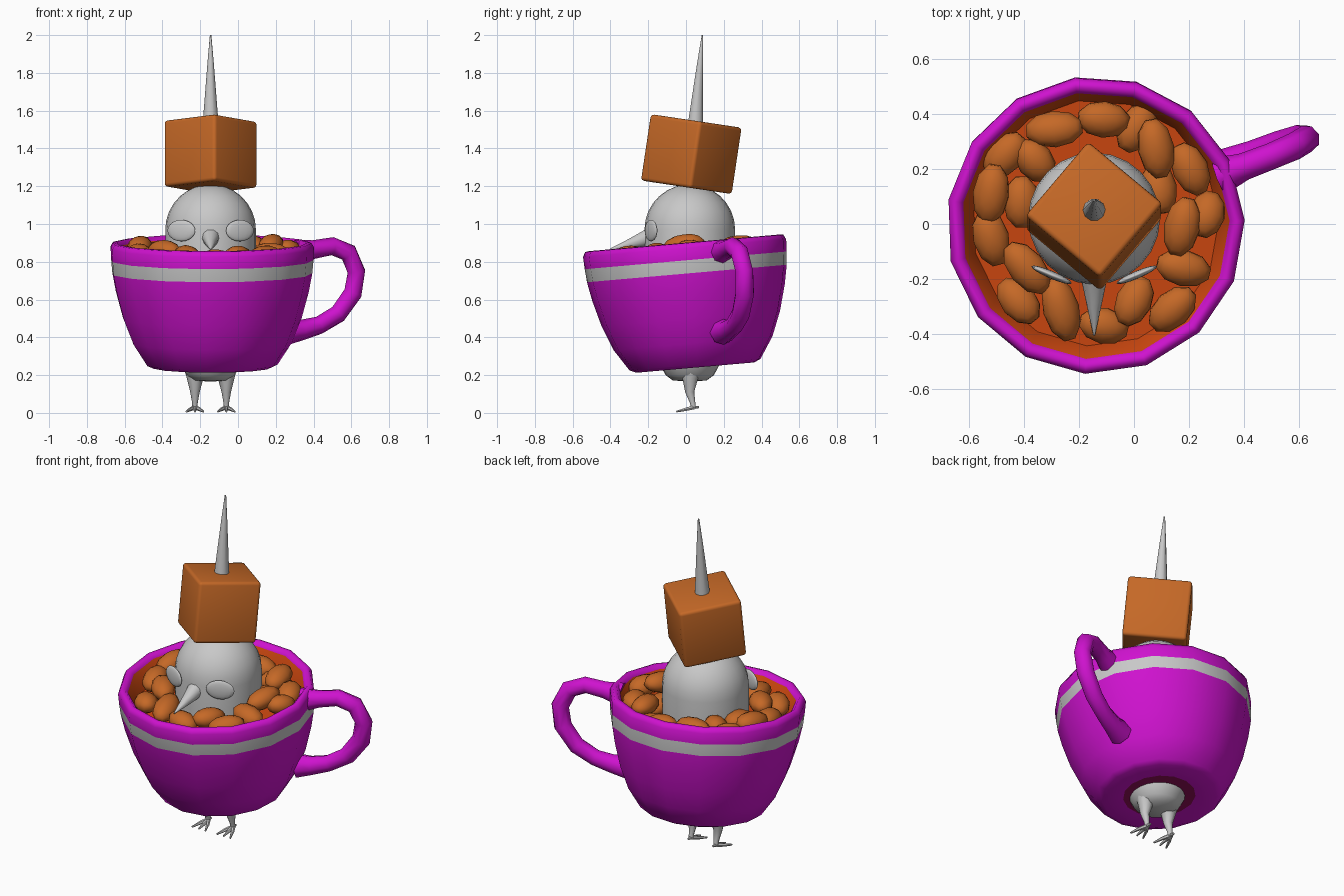
import bpy, bmesh, math, random
from mathutils import Vector, Matrix

if "Cube" in bpy.data.objects:
    bpy.data.objects.remove(bpy.data.objects["Cube"])

random.seed(4)
CX = -0.145  # shared vertical axis of the figure


def material(name, rgb):
    m = bpy.data.materials.new(name)
    m.diffuse_color = (*rgb, 1)
    m.use_nodes = True
    m.node_tree.nodes["Principled BSDF"].inputs["Base Color"].default_value = m.diffuse_color
    return m


MAGENTA = material("magenta", (0.62, 0.006, 0.62))
GREY = material("light_grey", (0.58, 0.58, 0.58))
ORANGE = material("bean_orange", (0.56, 0.14, 0.02))
RED_ORANGE = material("inner_red_orange", (0.62, 0.065, 0.005))
CRIMSON = material("dark_crimson", (0.28, 0.005, 0.10))


def finish(bm, name, mats, angle=50):
    bmesh.ops.recalc_face_normals(bm, faces=bm.faces)
    me = bpy.data.meshes.new(name)
    bm.to_mesh(me)
    bm.free()
    for m in mats:
        me.materials.append(m)
    ob = bpy.data.objects.new(name, me)
    bpy.context.collection.objects.link(ob)
    bpy.ops.object.select_all(action='DESELECT')
    ob.select_set(True)
    bpy.context.view_layer.objects.active = ob
    bpy.ops.object.shade_smooth_by_angle(angle=math.radians(angle))
    return ob


def bridge(bm, rings, slots=None):
    """Join vertex rings; a ring of one vertex is a pole."""
    for i, (a, b) in enumerate(zip(rings, rings[1:])):
        n = max(len(a), len(b))
        for k in range(n):
            q = [a[k % len(a)], a[(k + 1) % len(a)], b[(k + 1) % len(b)], b[k % len(b)]]
            f = bm.faces.new(list(dict.fromkeys(q)))
            f.material_index = slots[i] if slots else 0


def lathe(name, profile, sides, start, mats, slots=None, angle=50):
    bm = bmesh.new()
    rings = []
    for r, z in profile:
        if r == 0:
            rings.append([bm.verts.new((0, 0, z))])
        else:
            rings.append([bm.verts.new((r * math.cos(start + k * math.tau / sides),
                                        r * math.sin(start + k * math.tau / sides), z))
                          for k in range(sides)])
    bridge(bm, rings, slots)
    return finish(bm, name, mats, angle)


def tube(name, path, radii, sides, mat, ref=(1, 0, 0)):
    bm = bmesh.new()
    pts, ref, rings = [Vector(p) for p in path], Vector(ref), []
    for i, (p, r) in enumerate(zip(pts, radii)):
        t = (pts[min(i + 1, len(pts) - 1)] - pts[max(i - 1, 0)]).normalized()
        u = (ref - t * t.dot(ref)).normalized()
        v = t.cross(u)
        rings.append([bm.verts.new(p + r * (u * math.cos(k * math.tau / sides)
                                            + v * math.sin(k * math.tau / sides)))
                      for k in range(sides)])
    bridge(bm, rings)
    bm.faces.new(rings[0])
    bm.faces.new(rings[-1])
    return finish(bm, name, [mat])


def ellipsoid(name, loc, half, rot, mat, seg=12, rings=8):
    bm = bmesh.new()
    bmesh.ops.create_uvsphere(bm, u_segments=seg, v_segments=rings, radius=1)
    bmesh.ops.scale(bm, vec=half, verts=bm.verts)
    ob = finish(bm, name, [mat], 80)
    ob.location, ob.rotation_euler = loc, rot
    return ob


# --- Cup: fifteen-sided lathe with stripe, tilted forward ---
cup_loc, tilt = Vector((-0.14, 0.05, 0.24)), math.radians(5)
cup_profile = [(0, 0.012), (0.20, 0.004), (0.315, 0), (0.35, 0.015), (0.425, 0.13),
               (0.477, 0.26), (0.515, 0.40), (0.534, 0.50), (0.540, 0.57), (0.543, 0.635),
               (0.53, 0.66), (0.508, 0.663), (0.488, 0.64), (0.45, 0.53), (0, 0.53)]
cup_slots = [1] + [0] * 6 + [2] + [0] * 4 + [3, 3]
cup = lathe("cup", cup_profile, 15, math.radians(2),
            [MAGENTA, CRIMSON, GREY, RED_ORANGE], cup_slots, 62)
cup.location, cup.rotation_euler = cup_loc, (tilt, 0, 0)

# --- Handle: swept loop in a vertical plane through the cup axis ---
ha = math.radians(21.5)
loop = [(0.31, 0.85), (0.40, 0.867), (0.50, 0.885), (0.585, 0.85), (0.627, 0.75),
        (0.608, 0.635), (0.53, 0.525), (0.43, 0.465), (0.34, 0.44), (0.26, 0.43)]
path = []
for x, z in loop:
    r = (x + 0.14) / math.cos(ha)
    y = r * math.sin(ha)
    path.append((x + 0.14, y, z - 0.24 - 0.087 * y))
handle = tube("handle", path, [0.07, 0.05, 0.048, 0.05, 0.05, 0.052, 0.05, 0.048, 0.055, 0.07],
              8, MAGENTA, (-math.sin(ha), math.cos(ha), 0))
handle.location, handle.rotation_euler = cup_loc, (tilt, 0, 0)

# --- Body with round head, passing through the cup ---
body_profile = [(0, 0.165), (0.09, 0.172), (0.128, 0.2), (0.155, 0.25), (0.2, 0.38),
                (0.232, 0.55), (0.24, 0.75), (0.24, 0.97)]
body_profile += [(0.24 * math.cos(a), 0.97 + 0.24 * math.sin(a))
                 for a in (math.radians(d) for d in range(12, 85, 12))] + [(0, 1.21)]
body = lathe("body", body_profile, 24, 0, [GREY], None, 80)
body.location = (CX, 0.02, 0)

# --- Beak and tall spike ---
tube("beak", [(CX, -0.15, 0.945), (CX, -0.225, 0.92), (CX, -0.30, 0.895), (CX, -0.405, 0.865)],
     [0.06, 0.042, 0.026, 0.003], 10, GREY)
tube("spike", [(CX, 0.025, 1.15), (CX, 0.05, 1.53), (CX, 0.075, 1.85), (CX, 0.087, 2.0)],
     [0.06, 0.042, 0.017, 0.004], 10, GREY)

# --- Eyes, legs and feet, mirrored ---
for side, s in (("left", -1), ("right", 1)):
    ellipsoid("eye_" + side, (CX + s * 0.155, -0.185, 0.965), (0.08, 0.014, 0.057),
              (0, 0, s * math.radians(23)), GREY, 16, 10)
    lx = CX + s * 0.083
    tube("leg_" + side, [(lx - s * 0.01, 0.025, 0.25), (lx, 0.022, 0.18), (lx, 0.02, 0.11),
                         (lx, 0.035, 0.055), (lx, 0.04, 0.022)],
         [0.075, 0.043, 0.025, 0.015, 0.014], 10, GREY)
    for n, d in enumerate((-0.045, 0, 0.045)):
        tube(f"toe_{side}_{n}", [(lx, 0.045, 0.03), (lx + d * 0.55, 0, 0.019), (lx + d, -0.05, 0.007)],
             [0.012, 0.01, 0.005], 6, GREY)
    tube("heel_" + side, [(lx, 0.035, 0.03), (lx, 0.068, 0.03)], [0.012, 0.006], 6, GREY)

# --- Rounded block on the head ---
bm = bmesh.new()
bmesh.ops.create_cube(bm, size=0.355)
bmesh.ops.bevel(bm, geom=bm.edges[:], offset=0.018, segments=3, profile=0.5, affect='EDGES')
block = finish(bm, "block", [ORANGE], 35)
block.matrix_world = (Matrix.Translation((CX, 0.028, 1.37)) @ Matrix.Rotation(math.radians(-8.5), 4, 'X')
                      @ Matrix.Rotation(math.radians(50), 4, 'Z'))

# --- Beans: x, y, z, heading in degrees, half length ---
beans = [(-0.52, 0.11, 0.88, 83, 0.115), (-0.47, 0.25, 0.85, 50, 0.10), (-0.29, 0.345, 0.87, 5, 0.11),
         (-0.11, 0.38, 0.86, -5, 0.10), (0.08, 0.275, 0.885, 100, 0.115), (0.205, 0.20, 0.85, 115, 0.105),
         (0.175, -0.01, 0.89, 78, 0.115), (0.265, 0.035, 0.86, 75, 0.09), (0.18, -0.16, 0.845, -12, 0.105),
         (0.14, -0.31, 0.83, 42, 0.105), (0.0, -0.28, 0.83, 65, 0.10), (-0.11, -0.37, 0.81, -12, 0.095),
         (-0.265, -0.31, 0.83, 105, 0.125), (-0.39, -0.16, 0.86, -50, 0.115), (-0.42, -0.28, 0.81, -50, 0.10),
         (-0.52, -0.05, 0.84, 105, 0.11), (-0.36, 0.23, 0.86, -50, 0.09), (-0.41, 0.08, 0.85, 90, 0.10),
         (0.01, 0.35, 0.82, 60, 0.10), (0.09, 0.13, 0.83, 100, 0.10)]
for i, (x, y, z, deg, h) in enumerate(beans):
    ellipsoid(f"bean_{i + 1:02d}", (x, y, z), (h, 0.067, 0.055),
              (random.uniform(-0.25, 0.25), random.uniform(-0.2, 0.2), math.radians(deg)), ORANGE, 10, 7)
